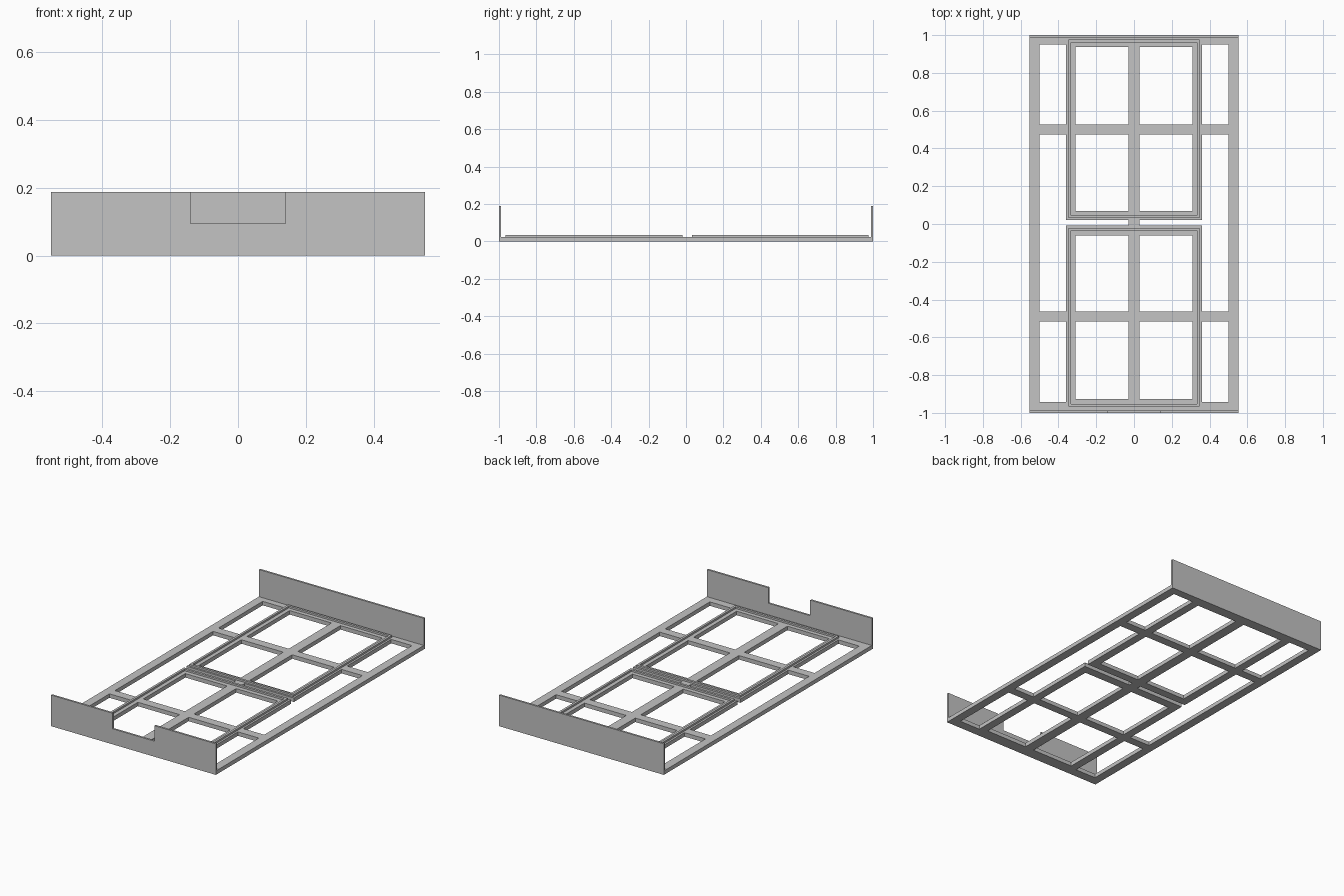
import bpy, bmesh

if "Cube" in bpy.data.objects:
    bpy.data.objects.remove(bpy.data.objects["Cube"])

grey = bpy.data.materials.new("plain_grey")
grey.diffuse_color = (0.55, 0.55, 0.55, 1)
grey.use_nodes = True
grey.node_tree.nodes["Principled BSDF"].inputs["Base Color"].default_value = grey.diffuse_color


def plate(name, outer, holes, low, high, upright=False):
    """Solid slab from a rectangle (u0, u1, v0, v1) minus rectangular holes.
    Flat slabs use u=x, v=y and depth z; upright ones use u=x, v=z and depth y."""
    rects = [outer] + holes
    us = sorted({u for r in rects for u in r[:2]})
    vs = sorted({v for r in rects for v in r[2:]})
    bm = bmesh.new()
    for u0, u1 in zip(us, us[1:]):
        for v0, v1 in zip(vs, vs[1:]):
            cu, cv = (u0 + u1) / 2, (v0 + v1) / 2
            if any(a < cu < b and c < cv < d for a, b, c, d in holes):
                continue
            pts = [(u0, v0), (u1, v0), (u1, v1), (u0, v1)]
            bm.faces.new([bm.verts.new((u, low, v) if upright else (u, v, low))
                          for u, v in pts])
    bmesh.ops.remove_doubles(bm, verts=bm.verts[:], dist=1e-5)
    top = bmesh.ops.extrude_face_region(bm, geom=bm.faces[:], use_keep_orig=True)["geom"]
    shift = (0, high - low, 0) if upright else (0, 0, high - low)
    bmesh.ops.translate(bm, vec=shift,
                        verts=[g for g in top if isinstance(g, bmesh.types.BMVert)])
    bmesh.ops.recalc_face_normals(bm, faces=bm.faces[:])
    bmesh.ops.dissolve_limit(bm, angle_limit=0.01, verts=bm.verts[:], edges=bm.edges[:])
    mesh = bpy.data.meshes.new(name)
    bm.to_mesh(mesh)
    bm.free()
    mesh.materials.append(grey)
    obj = bpy.data.objects.new(name, mesh)
    bpy.context.collection.objects.link(obj)
    return obj


HALF_X, WALL, HEIGHT = 0.552, 0.012, 0.188
BASE, RIDGE = 0.024, 0.035

# openings of the base lattice, given for x > 0 and mirrored
right_holes = [
    (0.36, 0.50, 0.528, 0.95), (0.36, 0.50, -0.463, 0.475), (0.36, 0.50, -0.942, -0.515),
    (0.03, 0.31, 0.528, 0.937), (0.03, 0.31, 0.07, 0.475),
    (0.03, 0.31, -0.463, -0.061), (0.03, 0.31, -0.927, -0.515),
    (0.03, 0.36, -0.007, 0.02),
]
holes = right_holes + [(-b, -a, c, d) for a, b, c, d in right_holes]
plate("base_lattice", (-HALF_X, HALF_X, -1 + WALL, 1 - WALL), holes, 0, BASE)

# raised ridge running around each of the two inner frames
for name, y0, y1 in (("back_ridge", 0.031, 0.976), ("front_ridge", -0.966, -0.02)):
    t = 0.014
    plate(name, (-0.348, 0.348, y0, y1),
          [(-0.348 + t, 0.348 - t, y0 + t, y1 - t)], BASE, RIDGE)

# upright end panels, the front one notched at the top
plate("back_panel", (-HALF_X, HALF_X, 0, HEIGHT), [], 1 - WALL, 1, upright=True)
plate("front_panel", (-HALF_X, HALF_X, 0, HEIGHT), [(-0.14, 0.14, 0.094, HEIGHT)],
      -1, -1 + WALL, upright=True)
